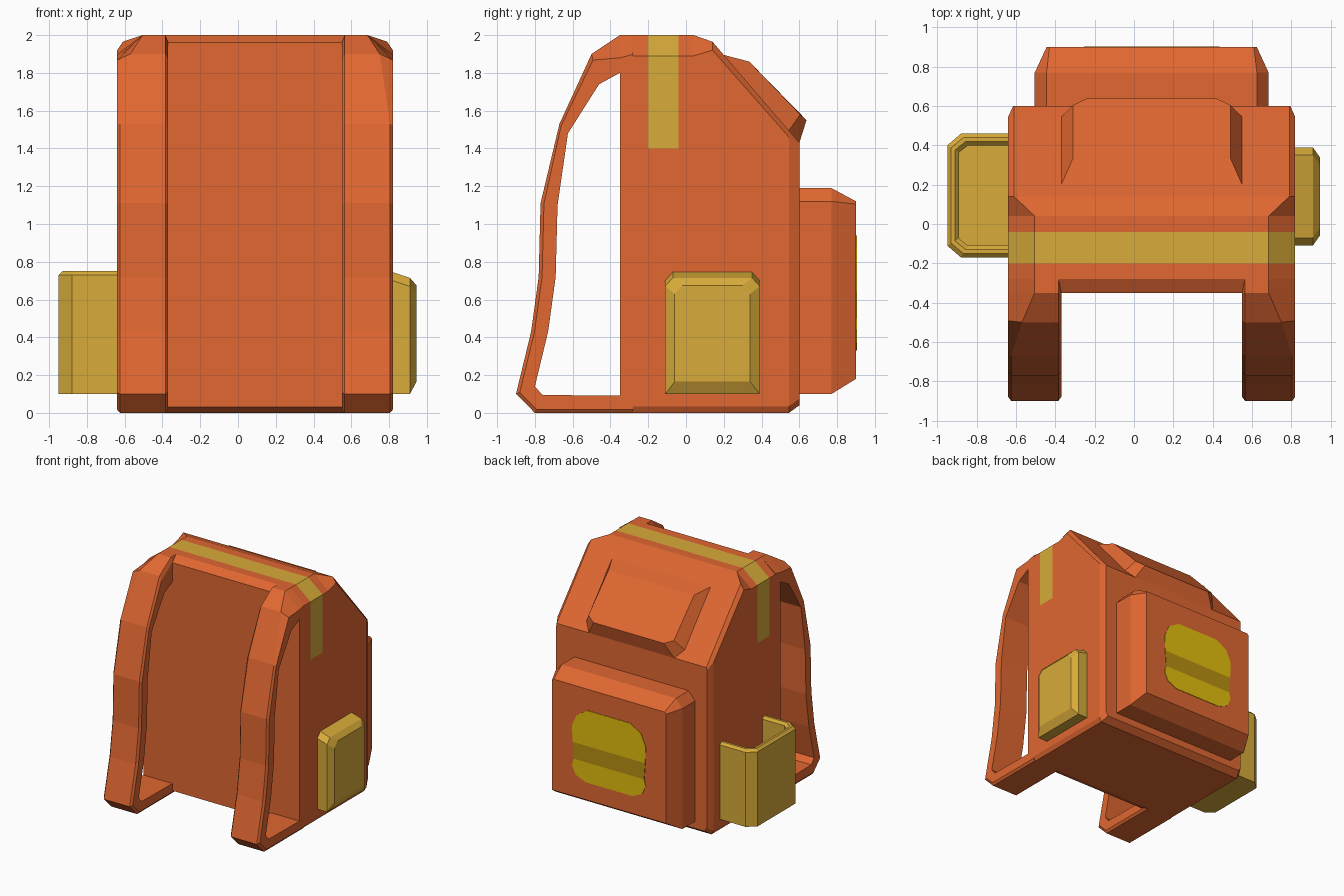
import bpy, bmesh

if "Cube" in bpy.data.objects:
    bpy.data.objects.remove(bpy.data.objects["Cube"])

CX = 0.09  # centre line of the bag body


def material(name, rgb):
    m = bpy.data.materials.new(name)
    m.diffuse_color = (*rgb, 1)
    m.use_nodes = True
    m.node_tree.nodes["Principled BSDF"].inputs["Base Color"].default_value = m.diffuse_color
    return m


ORANGE = material("orange fabric", (0.75, 0.136, 0.031))
GOLD = material("gold fabric", (0.69, 0.41, 0.042))
YELLOW = material("yellow patch", (0.77, 0.52, 0.004))
OLIVE = material("dark yellow band", (0.485, 0.283, 0.006))


def loft(name, rings, *mats):
    """Skin equal-length closed rings and cap both ends."""
    bm = bmesh.new()
    vs = [[bm.verts.new(p) for p in r] for r in rings]
    n = len(vs[0])
    for a, b in zip(vs, vs[1:]):
        for i in range(n):
            j = (i + 1) % n
            bm.faces.new((a[i], a[j], b[j], b[i]))
    bm.faces.new(vs[0])
    bm.faces.new(vs[-1])
    bmesh.ops.recalc_face_normals(bm, faces=bm.faces)
    me = bpy.data.meshes.new(name)
    bm.to_mesh(me)
    bm.free()
    ob = bpy.data.objects.new(name, me)
    bpy.context.collection.objects.link(ob)
    for m in mats:
        me.materials.append(m)
    return ob


def mirrored(half):
    """Close a right-hand half outline of (x, ...) points about CX."""
    return ([(CX + p[0], *p[1:]) for p in half]
            + [(CX - p[0], *p[1:]) for p in reversed(half)])


# Body: cross-sections from front to back (y, half width, bottom, side top, top half width, top)
body_sections = [
    (-0.35, 0.73, 0.03, 1.87, 0.595, 1.96),
    (-0.28, 0.73, 0.00, 1.89, 0.595, 2.00),
    (0.04, 0.73, 0.00, 1.89, 0.595, 2.00),
    (0.14, 0.73, 0.00, 1.92, 0.70, 1.965),
    (0.545, 0.73, 0.00, 1.46, 0.70, 1.495),
    (0.60, 0.705, 0.04, 1.41, 0.70, 1.43),
]
body = loft("bag_body", [
    mirrored([(w - 0.02, y, zb), (w, y, zb + 0.035), (w, y, zs), (wt, y, zt)])
    for y, w, zb, zs, wt, zt in body_sections], ORANGE, GOLD)

# Gold band cut into the body: over the top and down both sides
bm = bmesh.new()
bm.from_mesh(body.data)
for co, no in (((0, -0.20, 0), (0, 1, 0)), ((0, -0.04, 0), (0, 1, 0)),
               ((0, 0, 1.40), (0, 0, 1))):
    bmesh.ops.bisect_plane(bm, geom=bm.verts[:] + bm.edges[:] + bm.faces[:],
                           plane_co=co, plane_no=no)
for f in bm.faces:
    c = f.calc_center_median()
    if -0.20 < c.y < -0.04 and c.z > 1.40:
        f.material_index = 1
bm.to_mesh(body.data)
bm.free()

# Shoulder straps: outer (y, z), inner (y, z), edge chamfer
strap_path = [
    (-0.28, 2.00, -0.28, 1.83, 0.135),
    (-0.35, 2.00, -0.35, 1.80, 0.135),
    (-0.50, 1.90, -0.46, 1.74, 0.07),
    (-0.67, 1.53, -0.625, 1.48, 0.015),
    (-0.77, 1.11, -0.68, 1.10, 0.015),
    (-0.78, 0.72, -0.69, 0.72, 0.015),
    (-0.82, 0.43, -0.73, 0.43, 0.015),
    (-0.90, 0.10, -0.80, 0.14, 0.015),
    (-0.80, 0.00, -0.76, 0.095, 0.015),
    (-0.28, 0.00, -0.28, 0.09, 0.015),
]
for side, name in ((-1, "left_strap"), (1, "right_strap")):
    rings = []
    for oy, oz, iy, iz, c in strap_path:
        def pt(x, t):
            return (CX + side * x, oy + (iy - oy) * t, oz + (iz - oz) * t)
        t = 0.6 if c > 0.1 else 0.2
        rings.append([pt(0.475, 0), pt(0.73 - c, 0), pt(0.73, t),
                      pt(0.73, 1), pt(0.46, 1), pt(0.46, 0.2)])
    loft(name, rings, ORANGE)

# Padded flap on the sloping back
loft("top_flap", [
    mirrored([(0.46, 0.20, 1.87), (0.46, 0.54, 1.47), (0.40, 0.585, 1.42)]),
    mirrored([(0.46, 0.20, 1.895), (0.46, 0.545, 1.495), (0.40, 0.60, 1.43)]),
    mirrored([(0.40, 0.335, 1.86), (0.40, 0.605, 1.58), (0.33, 0.638, 1.55)]),
], ORANGE)

# Large back pocket
loft("back_pocket", [
    mirrored([(w, y, zb), (w, y, zs), (wt, y, zt)])
    for y, w, zb, zs, wt, zt in (
        (0.58, 0.595, 0.10, 1.12, 0.535, 1.19),
        (0.77, 0.595, 0.10, 1.12, 0.535, 1.19),
        (0.90, 0.535, 0.18, 1.105, 0.52, 1.12))], ORANGE)

# Plain three-band patch on the back pocket
patches = [
    ("patch_top", YELLOW, [(0.34, 0.64), (0.345, 0.78), (0.30, 0.88), (0.20, 0.94)]),
    ("patch_band", OLIVE, [(0.33, 0.50), (0.34, 0.64)]),
    ("patch_bottom", YELLOW, [(0.22, 0.33), (0.31, 0.37), (0.345, 0.44), (0.33, 0.50)]),
]
for name, mat, half in patches:
    loft(name, [mirrored([(x, y, z) for x, z in half]) for y in (0.897, 0.904)], mat)

# Closed right side pocket: (x, y inset, bottom, top)
loft("right_pocket", [
    [(x, -0.11 + d, zb), (x, 0.39 - d, zb), (x, 0.39 - d, zt - 0.045),
     (x, 0.35 - d, zt), (x, -0.07 + d, zt), (x, -0.11 + d, zt - 0.045)]
    for x, d, zb, zt in ((0.80, 0, 0.10, 0.745), (0.82, 0, 0.10, 0.745),
                         (0.91, 0, 0.10, 0.715), (0.945, 0.05, 0.165, 0.675))], GOLD)


# Open left side pocket: rings run up the outside, over the rim, down to the floor
def pocket_ring(d, z):
    h, yc = 0.315 - d, 0.145
    plan = [(-0.62, h), (-0.88 + d * 0.6, h), (-0.95 + d, h - 0.06 + d * 0.4)]
    return ([(x, yc + y, z) for x, y in plan]
            + [(x, yc - y, z) for x, y in reversed(plan)])


loft("left_pocket", [pocket_ring(d, z) for d, z in (
    (0, 0.10), (0, 0.73), (0.02, 0.75), (0.04, 0.75), (0.06, 0.73), (0.06, 0.13))], GOLD)
